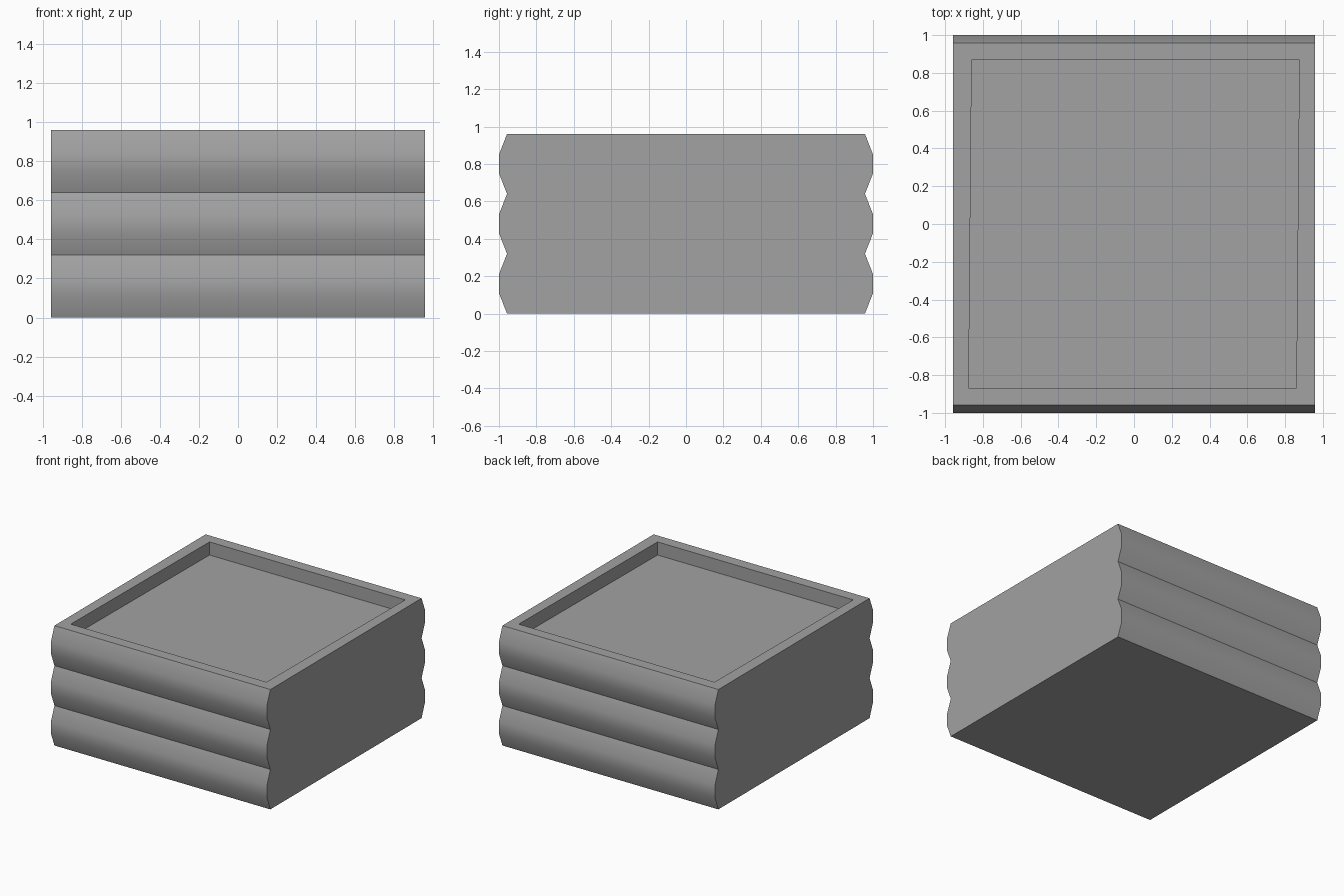
import bpy, bmesh, math

cube = bpy.data.objects.get("Cube")
if cube:
    bpy.data.objects.remove(cube, do_unlink=True)

HALF_WIDTH = 0.957
LOGS, LOG_HEIGHT = 3, 0.32
VALLEY, BULGE = 0.957, 1.0
RIM, DEPTH = 0.127, 0.105

grey = bpy.data.materials.new("stone grey")
grey.use_nodes = True
colour = (0.36, 0.36, 0.36, 1)
grey.diffuse_color = colour
grey.node_tree.nodes["Principled BSDF"].inputs["Base Color"].default_value = colour

# Scalloped side profile: three stacked bulges on front and back
back = [(VALLEY, 0)]
for i in range(LOGS):
    z = i * LOG_HEIGHT
    back += [(BULGE, z + 0.11), (BULGE, z + 0.21), (VALLEY, z + LOG_HEIGHT)]
outline = back + [(-y, z) for y, z in reversed(back)]

# Extrude the profile across the width
bm = bmesh.new()
side = bm.faces.new([bm.verts.new((-HALF_WIDTH, y, z)) for y, z in outline])
grown = bmesh.ops.extrude_face_region(bm, geom=[side], use_keep_orig=True)
moved = [v for v in grown["geom"] if isinstance(v, bmesh.types.BMVert)]
bmesh.ops.translate(bm, verts=moved, vec=(2 * HALF_WIDTH, 0, 0))
bmesh.ops.recalc_face_normals(bm, faces=bm.faces)

# Shallow, slightly skewed tray sunk into the top
top = max(bm.faces, key=lambda f: f.calc_center_median().z)
bmesh.ops.inset_individual(bm, faces=[top], thickness=RIM)
for v in top.verts:
    v.co.x += 0.009 * v.co.y
bmesh.ops.inset_individual(bm, faces=[top], thickness=0, depth=-DEPTH)

mesh = bpy.data.meshes.new("ribbed_block")
bm.to_mesh(mesh)
bm.free()
mesh.materials.append(grey)
block = bpy.data.objects.new("ribbed_block", mesh)
bpy.context.collection.objects.link(block)

# Round shading on the bulges, crisp valleys and rims
bpy.ops.object.select_all(action="DESELECT")
block.select_set(True)
bpy.context.view_layer.objects.active = block
bpy.ops.object.shade_smooth_by_angle(angle=math.radians(30))
